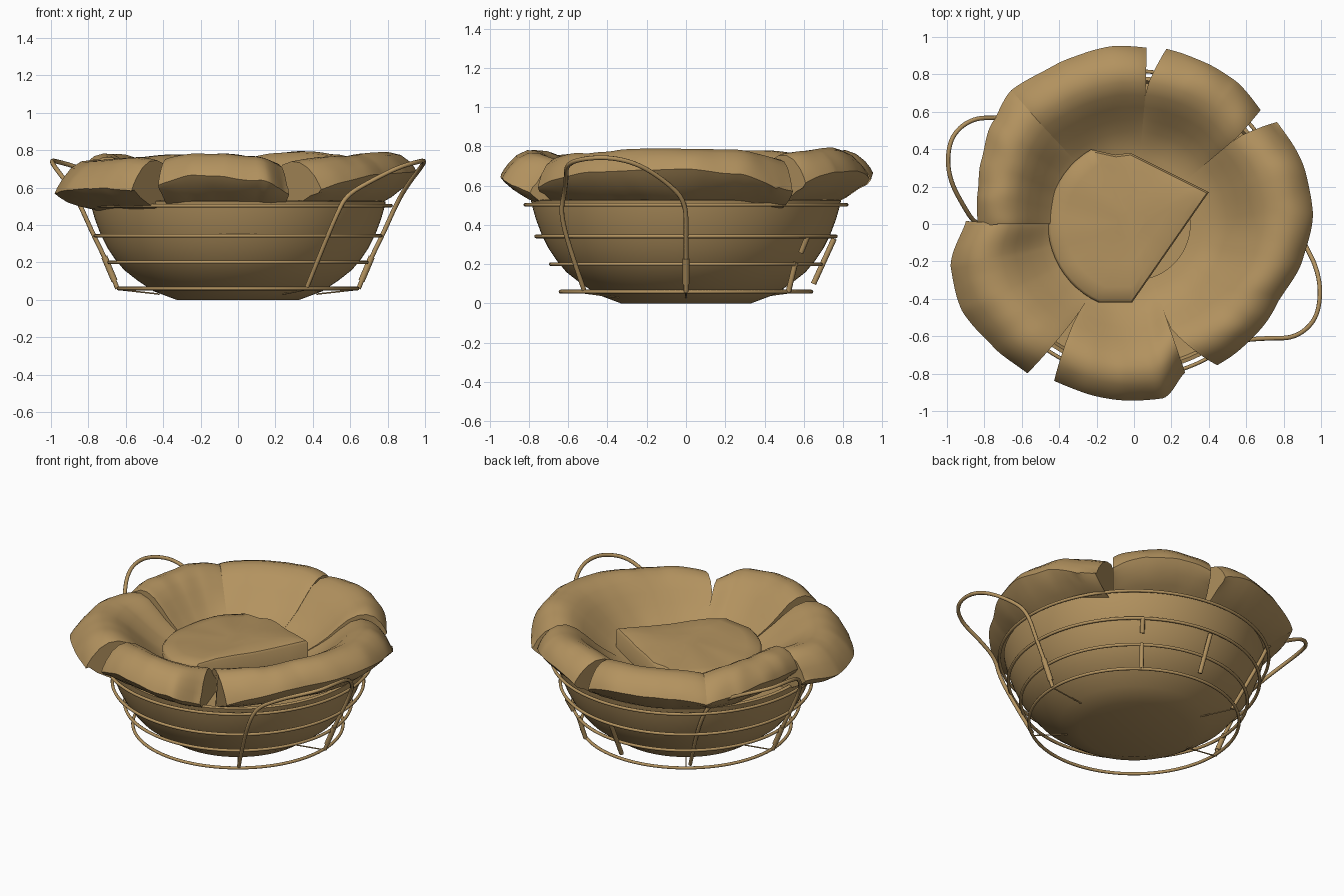
import bpy, bmesh, math
from mathutils import Vector, noise

cube = bpy.data.objects.get("Cube")
if cube:
    bpy.data.objects.remove(cube, do_unlink=True)

clay = bpy.data.materials.new("warm_tan")
clay.use_nodes = True
TAN = (0.45, 0.29, 0.115, 1)
clay.diffuse_color = TAN
bsdf = clay.node_tree.nodes["Principled BSDF"]
bsdf.inputs["Base Color"].default_value = TAN
bsdf.inputs["Roughness"].default_value = 0.8


def finish(bm, name, angle=40):
    bmesh.ops.recalc_face_normals(bm, faces=bm.faces)
    mesh = bpy.data.meshes.new(name)
    bm.to_mesh(mesh)
    bm.free()
    mesh.materials.append(clay)
    ob = bpy.data.objects.new(name, mesh)
    bpy.context.collection.objects.link(ob)
    bpy.ops.object.select_all(action='DESELECT')
    ob.select_set(True)
    bpy.context.view_layer.objects.active = ob
    bpy.ops.object.shade_smooth_by_angle(angle=math.radians(angle))


def skin(bm, loops):
    """Join closed loops of equal length and cap both ends."""
    count = len(loops[0])
    for a, b in zip(loops, loops[1:]):
        for j in range(count):
            k = (j + 1) % count
            bm.faces.new((a[j], a[k], b[k], b[j]))
    bm.faces.new(loops[0])
    bm.faces.new(loops[-1])


def polar(r, deg, z):
    a = math.radians(deg)
    return Vector((r * math.cos(a), r * math.sin(a), z))


def lathe(name, profile, steps=96):
    bm = bmesh.new()
    vs = [bm.verts.new((r, 0, z)) for r, z in profile]
    es = [bm.edges.new(p) for p in zip(vs, vs[1:])]
    bmesh.ops.spin(bm, geom=vs + es, cent=(0, 0, 0), axis=(0, 0, 1),
                   angle=math.tau, steps=steps, use_duplicate=False)
    bmesh.ops.remove_doubles(bm, verts=bm.verts, dist=0.0005)
    finish(bm, name, 22)


def wire(name, points, radius=0.012, cyclic=False, kind='NURBS'):
    cu = bpy.data.curves.new(name, 'CURVE')
    cu.dimensions = '3D'
    cu.bevel_depth = radius
    cu.bevel_resolution = 2
    cu.resolution_u = 6
    cu.use_fill_caps = True
    sp = cu.splines.new(kind)
    sp.points.add(len(points) - 1)
    for p, co in zip(sp.points, points):
        p.co = (*co, 1)
    sp.use_cyclic_u = cyclic
    if kind == 'NURBS':
        sp.order_u = 3
        sp.use_endpoint_u = not cyclic
    cu.materials.append(clay)
    ob = bpy.data.objects.new(name, cu)
    bpy.context.collection.objects.link(ob)


def sample(values, t):
    """Smooth interpolation through evenly spaced values."""
    x = t * (len(values) - 1)
    i = min(int(x), len(values) - 2)
    k = x - i
    k = k * k * (3 - 2 * k) * 0.5 + k * 0.5
    return values[i] + (values[i + 1] - values[i]) * k


# Bowl with a rim, closed inside by the dough base
lathe("bowl", [(0, 0), (0.33, 0), (0.45, 0.045), (0.54, 0.105), (0.61, 0.16),
               (0.66, 0.22), (0.70, 0.28), (0.735, 0.35), (0.765, 0.43),
               (0.785, 0.5), (0.79, 0.525), (0.77, 0.53), (0.755, 0.5), (0, 0.48)])

# Wire basket rings
for name, r, z in (("top", 0.82, 0.503), ("upper", 0.765, 0.342),
                   ("lower", 0.69, 0.2), ("base", 0.64, 0.06)):
    wire(name + "_ring", [polar(r, i * 7.5, z) for i in range(48)], 0.01, True)

# Two handles whose legs run down to the base ring
handle = [(0.37, -0.52, 0.07), (0.45, -0.59, 0.27), (0.53, -0.64, 0.46),
          (0.58, -0.62, 0.56), (0.72, -0.61, 0.64), (0.86, -0.61, 0.71),
          (0.97, -0.52, 0.74), (1.0, -0.38, 0.745), (0.98, -0.24, 0.71),
          (0.91, -0.1, 0.62), (0.85, 0, 0.52), (0.77, 0, 0.34),
          (0.7, 0, 0.2), (0.645, 0, 0.06)]
for side, s, depth in (("left", 1, 1), ("right", -1, 0.93)):
    wire(side + "_handle", [(s * x, s * y * depth, z) for x, y, z in handle], 0.012)
    wire(side + "_leg_sleeve", [(s * 0.715, 0, 0.23), (s * 0.66, 0, 0.1)],
         0.017, kind='POLY')

# Short upright struts and thin base spokes
for i, (deg, r1, z1, r2, z2) in enumerate(((88, 0.755, 0.33, 0.65, 0.1),
                                           (54, 0.69, 0.21, 0.645, 0.06),
                                           (54, 0.765, 0.34, 0.725, 0.26))):
    wire(f"strut_{i}", [polar(r1, deg, z1), polar(r2, deg, z2)], 0.014, kind='POLY')
for i, deg in enumerate((0, 125, 180, 305)):
    wire(f"base_spoke_{i}", [polar(0.64, deg, 0.055), polar(0.42, deg, 0.03)],
         0.004, kind='POLY')

# Dough petals: a swept cross-section with cut ends
section = [(0, 0.5), (0.1, 0.51), (0.2, 0.53), (0.3, 0.57), (0.4, 0.625),
           (0.5, 0.685), (0.6, 0.74), (0.7, 0.772), (0.79, 0.775),
           (0.87, 0.755), (0.94, 0.715), (0.98, 0.68), (1, 0.655),
           (0.97, 0.63), (0.9, 0.585), (0.8, 0.54), (0.7, 0.51), (0.6, 0.48), (0, 0.47)]
INNER = 0.3


def petal(name, outer, inner, notch, radii, tips, rough=0.02, steps=48):
    bm = bmesh.new()
    rows = []
    for i in range(steps + 1):
        t = i / steps
        reach = sample(radii, t)
        end = abs(2 * t - 1) ** 6
        row = []
        for f, z in section:
            r = INNER + (reach - INNER) * f
            a0, a1 = (a + (b - a) * max(0, (r - n) / (reach - n))
                      for a, b, n in zip(inner, outer, notch))
            z += sample(tips, t) * f ** 3
            if z > 0.6:
                z -= 0.025 * end * f
            p = polar(r, a0 + (a1 - a0) * t, z)
            n = noise.noise(p * 3.5) + 0.25 * noise.noise(p * 9)
            p.z += rough * n * (0.3 + 0.7 * f)
            p.xy *= 1 + 0.4 * rough * n * f
            row.append(bm.verts.new(p))
        rows.append(row)
    skin(bm, rows)
    finish(bm, name, 42)


petal("back_right_petal", (86, 132.5), (85, 133), (0.72, 0.72),
      (0.945, 0.955, 0.95, 0.95, 0.97), (0, 0.01, 0.01, 0))
petal("back_left_petal", (42, 79.5), (40, 85), (0.72, 0.72),
      (0.91, 0.94, 0.945, 0.955), (-0.02, 0.02, 0.025, 0.01))
petal("left_petal", (-59.5, 35.5), (-71, 40), (0.58, 0.72),
      (0.88, 0.88, 0.875, 0.92, 0.955, 0.96, 0.94),
      (-0.03, 0, 0.02, 0.02, 0.01, -0.08), steps=72)
petal("front_petal", (243, 289), (238, 289), (0.58, 0.58),
      (0.94, 0.94, 0.945, 0.95, 0.945, 0.84), (-0.02, 0.01, 0.01, -0.01, -0.09))
petal("front_right_petal", (179, 234.5), (180, 238), (0.58, 0.58),
      (0.9, 1.01, 1.03, 1.0, 0.98), (-0.06, -0.08, -0.06, -0.05))
petal("right_petal", (132.5, 181), (133, 180), (0.72, 0.72),
      (0.97, 0.93, 0.88, 0.85, 0.83), (0, 0.01, 0), rough=0.035)

# Central slab: a round side and two straight cut edges, rising to the left
outline = [polar(0.46, d, 0) for d in range(120, 252, 6)]
corners = [Vector((-0.12, -0.42, 0)), Vector((-0.01, -0.42, 0)), Vector((0.4, 0.17, 0)),
           Vector((-0.02, 0.38, 0)), Vector((-0.1, 0.37, 0)), outline[0]]
for a, b in zip(corners, corners[1:]):
    outline += [a.lerp(b, k / 6) for k in range(6)]
bm = bmesh.new()
loops = []
for scale, z in ((1, 0.48), (1, 0.6), (0.97, 0.615), (0.8, 0.625), (0.5, 0.63), (0.2, 0.632)):
    loop = []
    for p in outline:
        q = Vector((p.x * scale, p.y * scale, z))
        if z > 0.5:
            q.z += 0.1 * q.x + 0.015 * noise.noise(q * 5)
        loop.append(bm.verts.new(q))
    loops.append(loop)
skin(bm, loops)
finish(bm, "central_slab", 45)
